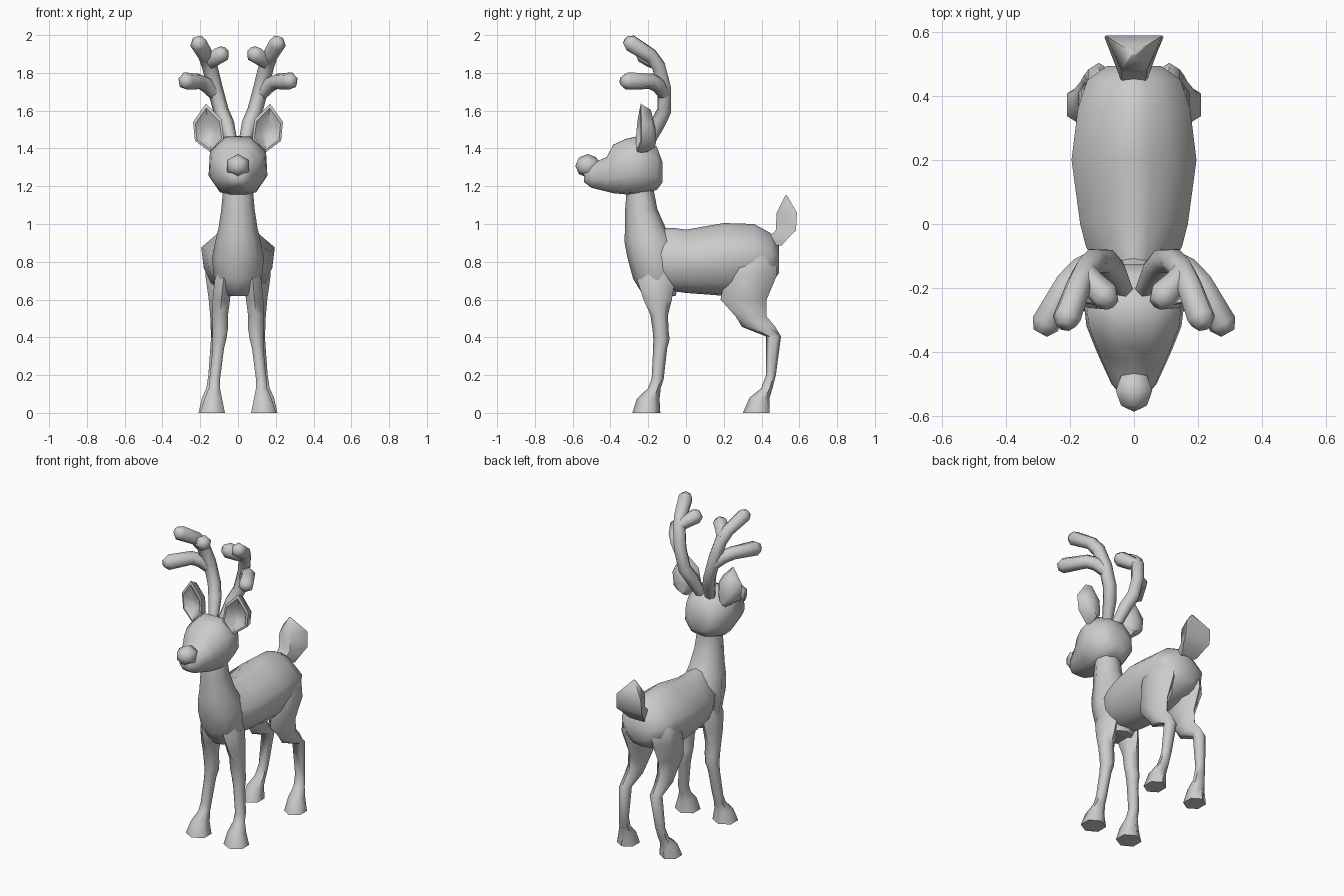
import bpy, bmesh, math
from mathutils import Vector

cube = bpy.data.objects.get("Cube")
if cube:
    bpy.data.objects.remove(cube, do_unlink=True)

grey = bpy.data.materials.new("plain grey")
grey.use_nodes = True
grey.diffuse_color = (0.6, 0.6, 0.6, 1)
grey.node_tree.nodes["Principled BSDF"].inputs["Base Color"].default_value = (0.6, 0.6, 0.6, 1)


def finish(name, bm, angle=62):
    bmesh.ops.recalc_face_normals(bm, faces=bm.faces)
    mesh = bpy.data.meshes.new(name)
    bm.to_mesh(mesh)
    bm.free()
    mesh.materials.append(grey)
    obj = bpy.data.objects.new(name, mesh)
    bpy.context.collection.objects.link(obj)
    bpy.ops.object.select_all(action='DESELECT')
    obj.select_set(True)
    bpy.context.view_layer.objects.active = obj
    bpy.ops.object.shade_smooth_by_angle(angle=math.radians(angle))


def loft(name, rings, angle=62):
    """Skin a list of equal-length point rings and cap both ends."""
    bm = bmesh.new()
    loops = [[bm.verts.new(p) for p in ring] for ring in rings]
    n = len(loops[0])
    for a, b in zip(loops, loops[1:]):
        for i in range(n):
            j = (i + 1) % n
            bm.faces.new((a[i], a[j], b[j], b[i]))
    bm.faces.new(loops[0])
    bm.faces.new(loops[-1])
    finish(name, bm, angle)


def slice_ring(y, top, bottom, width, mid, shape):
    """Symmetric upright section; shape holds (width, height) fractions."""
    def height(f):
        return mid + f * ((top - mid) if f > 0 else (mid - bottom))
    right = [(width * u, y, height(f)) for u, f in shape]
    left = [(-x, yy, z) for x, yy, z in right[-2:0:-1]]
    return right + left


def flat_ring(x, y, z, rx, ry, n=6):
    """Level ring with a corner at the front and at the back."""
    k = 1 / math.cos(math.pi / 6) if n == 6 else 1
    return [(x + k * rx * math.sin(2 * math.pi * i / n),
             y - ry * math.cos(2 * math.pi * i / n), z) for i in range(n)]


def tube(name, path, radius, n=6):
    """Round-ended tube along a path, slightly thicker at the tip."""
    pts = [Vector(p) for p in path]
    end = (pts[-1] - pts[-2]).normalized()
    stops = [(p, radius) for p in pts]
    stops[0] = (pts[0], radius * 0.8)
    stops[-1] = (pts[-1], radius * 1.12)
    stops.append((pts[-1] + end * radius * 0.75, radius * 0.6))
    pts.append(stops[-1][0])
    rings, side = [], None
    for i, (p, r) in enumerate(stops):
        a, b = pts[max(i - 1, 0)], pts[min(i + 1, len(pts) - 1)]
        d = (b - a).normalized()
        if side is None:
            side = d.cross(Vector((0, 1, 0.3))).normalized()
        side = (side - d * side.dot(d)).normalized()
        up = d.cross(side)
        rings.append([p + r * (side * math.cos(2 * math.pi * k / n) + up * math.sin(2 * math.pi * k / n))
                      for k in range(n)])
    loft(name, rings)


# Torso: narrow ridge along the back, widest just above the middle
body_shape = [(0, 1), (0.27, 0.9), (0.56, 0.6), (1, 0.08), (0.93, -0.4), (0.74, -0.72), (0.4, -0.96), (0, -1)]
loft("torso", [slice_ring(*s, body_shape) for s in [
    (-0.15, 0.98, 0.67, 0.11, 0.82), (-0.07, 0.98, 0.645, 0.15, 0.83),
    (0.0, 0.97, 0.635, 0.168, 0.84), (0.2, 1.005, 0.62, 0.195, 0.865),
    (0.36, 1.0, 0.65, 0.175, 0.865), (0.45, 0.95, 0.69, 0.145, 0.84),
    (0.493, 0.885, 0.74, 0.085, 0.82)]])

# Neck and chest
loft("neck_and_chest", [flat_ring(0, *s, n=8) for s in [
    (-0.235, 1.25, 0.075, 0.07), (-0.242, 1.17, 0.08, 0.073),
    (-0.237, 1.08, 0.088, 0.085), (-0.215, 0.98, 0.103, 0.107),
    (-0.195, 0.91, 0.12, 0.132), (-0.17, 0.82, 0.137, 0.14),
    (-0.155, 0.71, 0.128, 0.125), (-0.14, 0.62, 0.075, 0.085)]])

# Head
head_shape = [(0, 1), (0.42, 0.99), (0.95, 0.5), (1, -0.35), (0.62, -0.93), (0.3, -1), (0, -1)]
loft("head", [slice_ring(*s, head_shape) for s in [
    (-0.125, 1.33, 1.22, 0.07, 1.28), (-0.155, 1.41, 1.18, 0.115, 1.29),
    (-0.255, 1.465, 1.158, 0.156, 1.31), (-0.32, 1.45, 1.157, 0.148, 1.30),
    (-0.385, 1.42, 1.163, 0.122, 1.29), (-0.42, 1.355, 1.172, 0.107, 1.27),
    (-0.50, 1.32, 1.192, 0.07, 1.255), (-0.54, 1.28, 1.222, 0.035, 1.25)]])

# Nose
bm = bmesh.new()
bmesh.ops.create_uvsphere(bm, u_segments=6, v_segments=4, radius=0.066)
for v in bm.verts:
    x, y, z = v.co
    v.co = (x, z - 0.52, y * 0.95 + 1.308)
finish("nose", bm)

# Tail: wide flat back, narrow front
tail = []
for z, back, wide, front, narrow in [
        (0.885, 0.505, 0.055, 0.455, 0.03), (0.93, 0.545, 0.076, 0.435, 0.035),
        (0.965, 0.582, 0.092, 0.475, 0.04), (1.06, 0.588, 0.088, 0.48, 0.04),
        (1.15, 0.535, 0.006, 0.525, 0.006)]:
    tail.append([(-wide, back, z), (wide, back, z), (narrow, front, z), (-narrow, front, z)])
loft("tail", tail)

front_leg = [  # x, y, z, rx, ry
    (0.06, -0.15, 0.84, 0.025, 0.05), (0.078, -0.158, 0.7, 0.046, 0.1),
    (0.088, -0.15, 0.6, 0.046, 0.075),
    (0.095, -0.142, 0.52, 0.042, 0.047), (0.094, -0.135, 0.44, 0.04, 0.042),
    (0.098, -0.13, 0.39, 0.036, 0.043), (0.104, -0.137, 0.34, 0.03, 0.037),
    (0.123, -0.15, 0.18, 0.028, 0.032), (0.125, -0.168, 0.13, 0.03, 0.034),
    (0.131, -0.2, 0.075, 0.047, 0.06), (0.135, -0.21, 0, 0.066, 0.074)]
hind_leg = [
    (0.07, 0.34, 0.92, 0.03, 0.05), (0.092, 0.355, 0.82, 0.072, 0.12),
    (0.1, 0.345, 0.73, 0.073, 0.137),
    (0.103, 0.305, 0.6, 0.052, 0.122), (0.105, 0.345, 0.51, 0.042, 0.082),
    (0.108, 0.385, 0.455, 0.037, 0.088), (0.11, 0.463, 0.405, 0.032, 0.04),
    (0.13, 0.45, 0.2, 0.027, 0.026), (0.138, 0.428, 0.13, 0.03, 0.03),
    (0.148, 0.389, 0.08, 0.043, 0.053), (0.152, 0.372, 0, 0.057, 0.071)]
ear_rim = [(0.17, -0.24, 1.637), (0.238, -0.235, 1.54), (0.228, -0.235, 1.44),
           (0.14, -0.26, 1.375), (0.075, -0.265, 1.45), (0.088, -0.255, 1.555)]


def toward(points, centre, amount, dy):
    """Shrink a ring toward a centre and shift it in depth."""
    c = Vector(centre)
    out = [Vector(p).lerp(c, amount) for p in points]
    return [(p.x, p.y + dy, p.z) for p in out]


for side, s in (("left", 1), ("right", -1)):
    def flip(points):
        return [(s * p[0], p[1], p[2]) for p in points]

    # Legs with hooves
    for label, leg in (("front_leg", front_leg), ("hind_leg", hind_leg)):
        loft(f"{side}_{label}", [flip(flat_ring(*r)) for r in leg])

    # Cupped ear: back, rim, then hollow
    low, mid = (0.145, -0.25, 1.42), (0.155, -0.25, 1.48)
    loft(f"{side}_ear", [flip(r) for r in (
        toward(ear_rim, low, 0.6, 0.085), toward(ear_rim, low, 0.15, 0.055),
        ear_rim, toward(ear_rim, mid, 0.15, -0.003),
        toward(ear_rim, mid, 0.65, 0.04))], 50)

    # Antler stem and its two branches
    tube(f"{side}_antler_stem", flip([
        (0.035, -0.2, 1.43), (0.06, -0.15, 1.53), (0.09, -0.115, 1.6),
        (0.122, -0.115, 1.72), (0.15, -0.145, 1.835), (0.17, -0.185, 1.89),
        (0.21, -0.295, 1.958)]), 0.041)
    tube(f"{side}_antler_outer_branch", flip([
        (0.115, -0.112, 1.68), (0.165, -0.145, 1.735), (0.205, -0.185, 1.755),
        (0.277, -0.313, 1.757)]), 0.042)
    tube(f"{side}_antler_inner_branch", flip([
        (0.155, -0.145, 1.845), (0.13, -0.185, 1.87), (0.087, -0.228, 1.9)]), 0.042)
